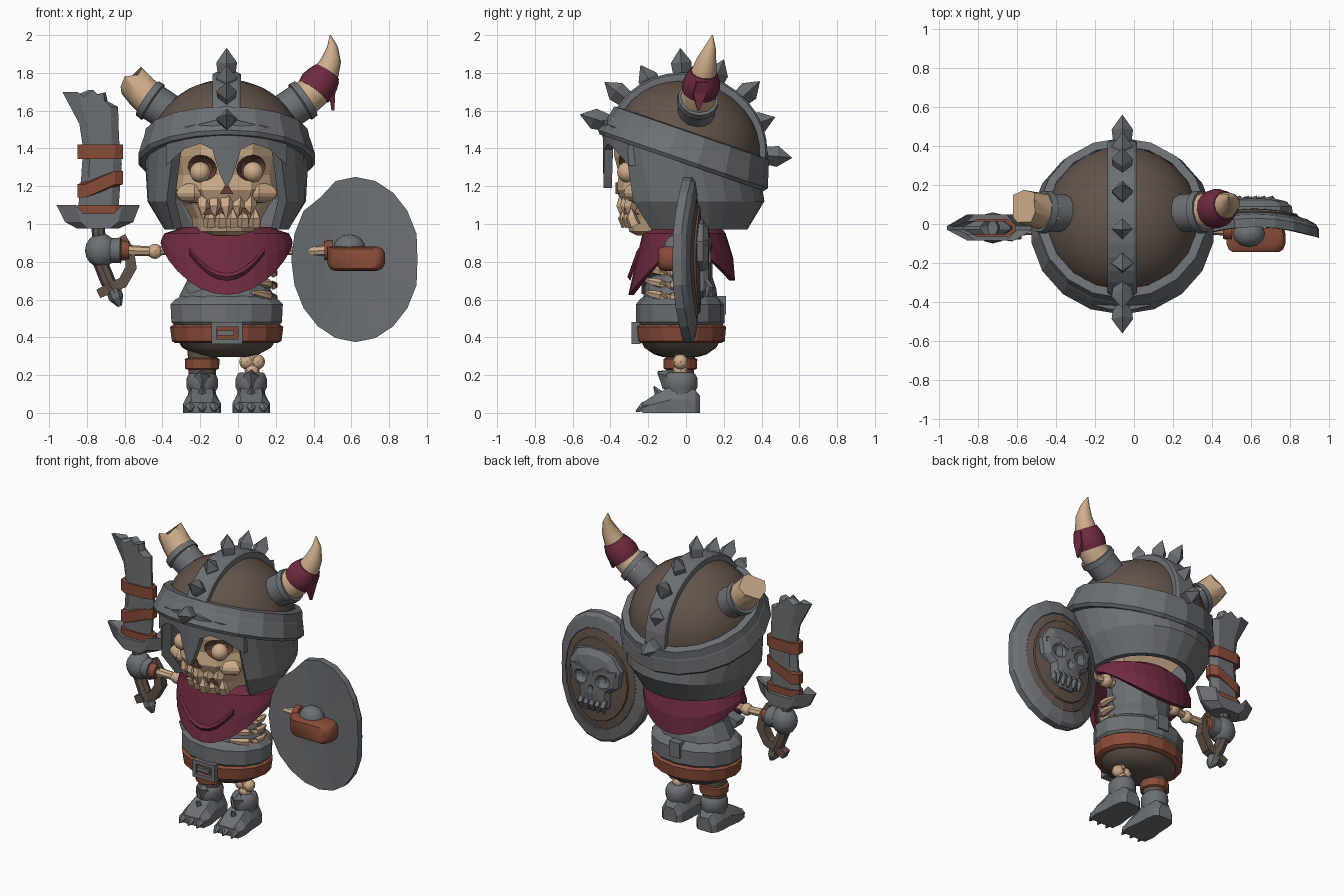
import bpy, bmesh, math
from mathutils import Vector

if "Cube" in bpy.data.objects:
    bpy.data.objects.remove(bpy.data.objects["Cube"])

def material(name, c):
    m = bpy.data.materials.new(name)
    m.diffuse_color = (*c, 1)
    m.use_nodes = True
    m.node_tree.nodes["Principled BSDF"].inputs["Base Color"].default_value = m.diffuse_color
    return m

GRAY = material("iron gray", (.152, .162, .173))
BONE = material("bone", (.62, .42, .26))
RED = material("maroon cloth", (.16, .024, .05))
RUST = material("rust leather", (.25, .072, .04))
BROWN = material("brown hide", (.12, .088, .07))
DARK = material("dark socket", (.13, .055, .037))
CX = -.06  # body centre line
sin, cos, pi = math.sin, math.cos, math.pi

def loft(name, rings, mat, closed=False, smooth=0):
    """Skin a series of closed loops; cap the ends unless closed."""
    bm = bmesh.new()
    vs = [[bm.verts.new(p) for p in r] for r in rings]
    n = len(vs[0])
    for a, b in zip(vs, vs[1:] + (vs[:1] if closed else [])):
        for i in range(n):
            bm.faces.new((a[i], a[(i + 1) % n], b[(i + 1) % n], b[i]))
    if not closed:
        bm.faces.new(vs[0])
        bm.faces.new(vs[-1])
    bmesh.ops.recalc_face_normals(bm, faces=bm.faces)
    me = bpy.data.meshes.new(name)
    bm.to_mesh(me)
    bm.free()
    me.materials.append(mat)
    ob = bpy.data.objects.new(name, me)
    bpy.context.collection.objects.link(ob)
    if smooth:
        bpy.ops.object.select_all(action='DESELECT')
        ob.select_set(True)
        bpy.context.view_layer.objects.active = ob
        bpy.ops.object.shade_smooth_by_angle(angle=math.radians(smooth))
    return ob

def lathe(name, prof, mat, c=(CX, -.03), n=16, smooth=0):
    """prof rows: z, x radius, y radius."""
    return loft(name, [[(c[0] + rx * sin(2 * pi * i / n), c[1] - ry * cos(2 * pi * i / n), z)
                        for i in range(n)] for z, rx, ry in prof], mat, smooth=smooth)

def ball(name, c, r, mat, n=12, smooth=40):
    r = r if isinstance(r, tuple) else (r, r, r)
    t = [.03 + (pi - .06) * k / 8 for k in range(9)]
    return lathe(name, [(c[2] - r[2] * cos(a), r[0] * sin(a), r[1] * sin(a)) for a in t], mat, c, n, smooth)

def tube(name, pts, radii, mat, n=10, smooth=40, jag=0, turn=0):
    pts = [Vector(p) for p in pts]
    rings = []
    for k, p in enumerate(pts):
        d = (pts[min(k + 1, len(pts) - 1)] - pts[max(k - 1, 0)]).normalized()
        u = d.cross(Vector((0, 1, 0)) if abs(d.y) < .9 else Vector((1, 0, 0))).normalized()
        v = d.cross(u)
        j = jag if k == len(pts) - 1 else 0
        rings.append([p + radii[k] * (u * cos(2 * pi * i / n + turn) + v * sin(2 * pi * i / n + turn))
                      + d * j * (i % 3 - 1) for i in range(n)])
    return loft(name, rings, mat, smooth=smooth)

def prism(name, outline, y0, y1, mat):
    return loft(name, [[(x, y, z) for x, z in outline] for y in (y0, y1)], mat)

def layered(name, outline, layers, mat, cx=-.73):
    """Stack of (scale across x, y) copies of an x-z outline, for bevelled plates."""
    return loft(name, [[(cx + (x - cx) * s, y, z) for x, z in outline] for s, y in layers], mat)

def box(name, x0, x1, y0, y1, z0, z1, mat):
    return prism(name, [(x0, z0), (x1, z0), (x1, z1), (x0, z1)], y0, y1, mat)

def cut(ob, cutter):
    cutter.hide_render = True
    cutter.hide_viewport = True
    m = ob.modifiers.new("cut", 'BOOLEAN')
    m.operation, m.solver, m.object = 'DIFFERENCE', 'EXACT', cutter
    m.material_mode = 'TRANSFER'

# ---- helmet, in a frame tilted back ----
T = math.radians(19)
def helm(a, r, h):
    y = -r * cos(a)
    return (CX + r * sin(a), .005 + y * cos(T) + h * sin(T), 1.405 - y * sin(T) + h * cos(T))

def helm_rings(prof, n):
    return [[helm(2 * pi * i / n, r, h) for i in range(n)] for r, h in prof]

loft("helmet_dome", helm_rings([(.40 * cos(t), .355 * sin(t)) for t in [k * 1.54 / 8 for k in range(9)]], 24),
     BROWN, smooth=40)
loft("helmet_band", helm_rings([(.39, .085), (.435, .08), (.445, .03), (.45, .02), (.475, -.065), (.46, -.085),
                                (.41, -.085)], 18), GRAY, closed=True)
# crest strap over the dome
crest = []
for k in range(17):
    t = .1 + (pi - .2) * k / 16
    crest.append([(CX + x,) + helm(0, r * cos(t), r * .915 * sin(t))[1:]
                  for x, r in ((-.075, .38), (-.075, .42), (-.06, .43), (.06, .43), (.075, .42), (.075, .38))])
loft("helmet_crest", crest, GRAY)
for y, z in ((-.56, 1.58), (-.43, 1.75), (-.24, 1.84), (-.03, 1.93), (.2, 1.87), (.39, 1.755), (.47, 1.565), (.56, 1.35)):
    tip = Vector((CX, y, z))
    d = (tip - Vector((CX, .005, 1.405))).normalized()
    tube("crest_spike", [tip - d * .18, tip - d * .075, tip], [.042, .055, .002], GRAY, n=4, smooth=0)
# cheek and neck guard, open at the face
def flat(a, r, z):
    return (CX + r * sin(a), -r * cos(a) - .005, z)
cols = []
for k in range(19):
    s = -1 + 2 * k / 18
    top, mid, low = [pi + s * (pi - g) for g in (.68, .86, 1.0)]
    cols.append([helm(top, .435, -.05), flat(mid, .42, 1.12), flat(low, .33, .97),
                 flat(low, .28, .98), flat(mid, .36, 1.13), helm(top, .37, -.05)])
loft("helmet_guard", cols, GRAY)
# brow and nose guard
brow = []
half = [(0, 1.19, 1.55), (.03, 1.25, 1.55), (.06, 1.34, 1.55), (.075, 1.395, 1.545), (.14, 1.425, 1.53), (.22, 1.40, 1.515),
        (.32, 1.31, 1.47)]
for dx, lo, hi in [(-a, b, c) for a, b, c in half[:0:-1]] + half:
    y = -math.sqrt(.452 ** 2 - dx * dx)
    brow.append([(CX + dx, y + .015, lo), (CX + dx, y + .01, hi), (CX + dx, y + .06, hi), (CX + dx, y + .06, lo)])
loft("brow_guard", brow, GRAY)

# ---- horns ----
for s in (-1, 1):
    tube("horn_collar", [(CX + s * .24, .05, 1.545), (CX + s * .39, .06, 1.645), (CX + s * .39, .06, 1.645),
                         (CX + s * .42, .065, 1.665)], [.1, .1, .112, .108], GRAY, n=14)
tube("broken_horn", [(-.44, .06, 1.64), (-.51, .075, 1.705), (-.565, .09, 1.765)], [.098, .093, .088], BONE, n=9, jag=.02)
tube("whole_horn", [(.32, .06, 1.64), (.40, .07, 1.70), (.46, .09, 1.78), (.495, .11, 1.87), (.50, .13, 1.94), (.488, .14, 2.0)],
     [.098, .09, .074, .052, .028, .003], BONE, n=12)
tube("horn_wrap", [(.40, .072, 1.70), (.425, .08, 1.735), (.45, .088, 1.77), (.472, .095, 1.805)],
     [.096, .102, .092, .074], RED, n=12, smooth=50)
loft("wrap_tail", [[(.49, .03, 1.78), (.535, .06, 1.75), (.53, .12, 1.75), (.48, .1, 1.78)],
                   [(.48, .03, 1.70), (.515, .04, 1.69), (.515, .11, 1.69), (.48, .11, 1.7)],
                   [(.495, .06, 1.6), (.51, .06, 1.6), (.51, .07, 1.6), (.495, .07, 1.6)]], RED)

# ---- skull ----
skull = lathe("skull", [(.94, .15, .25), (.96, .18, .29), (1.03, .19, .31), (1.10, .23, .325), (1.18, .30, .36),
                        (1.26, .29, .345), (1.36, .31, .37), (1.45, .32, .37)], BONE, (CX, -.01), 14)
for v in skull.data.vertices:  # flat back, hidden in the helmet
    v.co.y = min(v.co.y, .05)
for s in (-1, 1):
    cut(skull, ball("socket_cutter", (CX + s * .14, -.335, 1.295), (.092, .11, .07), DARK, 8, 0))
    ball("eyeball", (CX + s * .14, -.31, 1.275), .055, BONE)
    ball("cheekbone", (CX + s * .17, -.245, 1.165), (.1, .085, .055), BONE, 5, 0)
prism("nose_hole", [(CX, 1.22), (CX + .035, 1.16), (CX - .035, 1.16)], -.372, -.33, DARK)
prism("mouth_gap", [(CX - .13, 1.05), (CX + .13, 1.05), (CX + .1, 1.085), (CX - .1, 1.085)], -.325, -.25, DARK)
for k in range(-2, 3):
    x, y = CX + k * .06, -.335 + abs(k) * .02
    tube("upper_tooth", [(x, y + .02, 1.14), (x, y, 1.09), (x, y, 1.03 + .012 * (k % 2))], [.042, .036, .008], BONE, 5, 0)
    tube("lower_tooth", [(x + .03, y + .025, .99), (x + .03, y + .005, 1.035), (x + .03, y + .005, 1.08)],
         [.034, .032, .006], BONE, 5, 0)

# ---- neckerchief ----
cols = []
for i in range(28):
    a = 2 * pi * i / 28
    f = abs(cos(a)) ** 1.3
    front = cos(a) > 0
    hz = .90 - (.275 if front else .20) * f
    hx, hy = .35 - .03 * f, .295 if front else .27
    P = lambda rx, ry, z: (CX + rx * sin(a), -.01 - ry * cos(a), z)
    cols.append([P(.22, .19, .985), P(.33, .22, .95), P(.345, .26, .5 * (hz + .94)), P(hx, hy, hz),
                 P(hx - .03, hy - .03, hz), P(.18, .15, .95)])
loft("neckerchief", cols, RED, closed=True)
loft("kerchief_fold", [[(CX + .2 * s, -.245 - .05 * (1 - s * s) - d, .76 + .1 * s * s - .04 * (1 - s * s) + e)
                        for d, e in ((0, .02), (.015, 0), (0, -.02))] for s in [k / 4 - 1 for k in range(9)]], RED)

# ---- torso ----
lathe("chest_armor", [(.5, .25, .19), (.62, .25, .195), (.66, .23, .19), (.72, .20, .17), (.92, .22, .17)], GRAY, n=12)
lathe("waist_plate", [(.46, .28, .22), (.48, .30, .235), (.575, .305, .235), (.60, .28, .215), (.62, .24, .19)], GRAY, n=14)
lathe("belt", [(.37, .27, .215), (.38, .29, .235), (.455, .30, .242), (.47, .28, .22)], RUST)
lathe("hide_shorts", [(.295, .1, .09), (.31, .17, .14), (.345, .235, .19), (.40, .27, .22)], BROWN, smooth=40)
for k in range(3):
    z = .63 + k * .065
    tube("rib", [(CX + .25 * sin(a), -.03 - .215 * cos(a), z + .02 * cos(a * 2)) for a in [.6 + j * .25 for j in range(6)]],
         [.012, .022, .024, .024, .022, .012], BONE, 6)
prism("chest_strap", [(-.28, .68), (-.26, .63), (.1, .74), (.08, .79)], -.235, -.15, GRAY)
box("back_clasp", CX - .04, CX + .04, .15, .213, .52, .62, GRAY)
# buckle
for z in (.365, .455):
    box("buckle_bar", -.14, .025, -.288, -.24, z, z + .025, GRAY)
for x in (-.14, 0):
    box("buckle_side", x, x + .025, -.288, -.24, .365, .48, GRAY)
box("buckle_prong", -.11, -.02, -.284, -.25, .41, .435, GRAY)

# ---- arms ----
for s, end in ((-1, -.595), (1, .475)):
    x = CX + s * .22
    tube("arm_bone", [(x, -.02, .87), (x + s * .08, -.02, .865), (x + s * .16, -.025, .855), (end, -.03, .86)],
         [.035, .025, .025, .03], BONE, 8)
    ball("shoulder_joint", (x + s * .05, -.02, .87), .045, BONE, 8)
    ball("elbow_joint", (x + s * .16, -.025, .855), .04, BONE, 8)
    tube("wrist_cuff", [(end - s * .018, -.03, .86), (end + s * .025, -.03, .86)], [.05, .055], RUST, 10)
ball("sword_fist", (-.725, -.02, .86), (.085, .08, .09), GRAY, 12)
tube("sword_glove", [(-.68, -.02, .86), (-.62, -.025, .86)], [.065, .068], GRAY, 10)
ball("shield_fist", (.59, -.05, .87), (.085, .07, .075), GRAY, 12)

# ---- sword ----
layered("blade", [(-.85, 1.05), (-.83, 1.25), (-.82, 1.40), (-.84, 1.53), (-.93, 1.70), (-.875, 1.675), (-.79, 1.71),
                  (-.75, 1.685), (-.70, 1.695), (-.69, 1.65), (-.635, 1.62), (-.63, 1.45), (-.615, 1.32), (-.635, 1.05)],
        [(.6, -.055), (1, -.028), (1, -.012), (.6, .015)], GRAY)
for lo, hi, s in ((1.345, 1.42, 0), (1.14, 1.21, .07), (1.045, 1.1, 0)):
    layered("blade_wrap", [(-.85, lo), (-.61, lo + s), (-.61, hi + s), (-.85, hi)],
            [(.65, -.065), (1, -.04), (1, 0), (.65, .025)], RUST)
layered("sword_guard", [(-.96, 1.10), (-.89, 1.055), (-.6, 1.055), (-.52, 1.10), (-.555, 1.01), (-.635, .975), (-.85, .975),
                        (-.915, 1.01)], [(.55, -.085), (1, -.03), (1, -.01), (.55, .05)], GRAY)
tube("grip", [(-.74, -.02, .98), (-.73, -.02, .8), (-.69, -.02, .7), (-.65, -.02, .63)], [.035, .04, .04, .035], BROWN, 8, 0)
tube("pommel", [(-.66, -.02, .65), (-.645, -.02, .61), (-.625, -.02, .565)], [.04, .04, .012], GRAY, 6, 0)
tube("hand_guard", [(-.61, -.02, .94), (-.575, -.02, .86), (-.565, -.02, .77), (-.61, -.02, .69), (-.74, -.02, .63)],
     [.02, .035, .042, .042, .035], BROWN, 4, 0, turn=pi / 4)

# ---- shield ----
def oval(s, y):
    out = []
    for i in range(20):
        a = 2 * pi * i / 20
        r = s * ({0: .965, 7: .93}.get(i, 1) if s > .9 else 1)
        dx, dz = .34 * r * cos(a), .437 * r * sin(a)
        out.append((.622 + dx, y - .06 * (dx / .34) ** 2, .812 + dz))
    return out
loft("shield_rim", [oval(.02, -.015), oval(.5, -.015), oval(1, -.015), oval(1, .03), oval(.95, .05), oval(.78, .062),
                    oval(.76, .03), oval(.02, .03)], GRAY)
loft("shield_face", [oval(.78, .03), oval(.77, .058), oval(.65, .066), oval(.64, .076), oval(.3, .083), oval(.02, .085)], BROWN)
half = [(.05, .21), (.135, .185), (.195, .09), (.18, -.02), (.115, -.07), (.105, -.18), (.045, -.22)]
face = half + [(-x, z) for x, z in half[::-1]]
emblem = loft("shield_skull", [[(.622 + x * s, y, .82 + z * s) for x, z in face]
                               for s, y in ((1, .045), (.97, .09), (.8, .118), (.4, .132))], GRAY)
for s in (-1, 1):
    cut(emblem, ball("emblem_eye_cutter", (.622 + s * .085, .145, .835), (.06, .05, .048), GRAY, 8, 0))
    loft("emblem_brow", [[(.622 + s * x, y, z + .82) for y, z in ((.08, b), (y1, b), (y1 + .003, b + .025), (.08, b + .05))]
                         for x, b, y1 in ((.015, .04, .138), (.085, .08, .132), (.17, .06, .11))], GRAY)
cut(emblem, ball("emblem_nose_cutter", (.622, .15, .765), (.03, .035, .04), GRAY, 6, 0))
for k in range(-2, 3):
    tube("emblem_tooth", [(.622 + k * .042, .1, .70), (.622 + k * .042, .125, .665), (.622 + k * .042, .11, .615)],
         [.02, .022, .01], GRAY, 5, 0)
# arm strap
strap = [(.475, .785), (.49, .76), (.52, .75), (.735, .75), (.765, .765), (.778, .79), (.778, .845), (.765, .87), (.735, .882),
         (.475, .882)]
loft("shield_strap", [[(.625 + (x - .625) * s, y, .816 + (z - .816) * s) for x, z in strap]
                      for s, y in ((.95, -.02), (1, -.05), (1, -.10), (.93, -.13), (.78, -.145))], RUST, smooth=40)

# ---- legs and boots ----
tube("trouser_leg", [(-.185, -.03, .38), (-.19, -.03, .18)], [.085, .07], BROWN, 12)
lathe("leg_band", [(.23, .08, .08), (.235, .09, .088), (.285, .092, .09), (.29, .08, .08)], RUST, (-.19, -.03), 12)
tube("shin_bone", [(.075, -.03, .36), (.08, -.03, .26), (.07, -.03, .15)], [.035, .03, .04], BONE, 8)
for dx, z in ((-.028, .27), (.028, .27), (0, .225), (0, .33)):
    ball("knee_joint", (.075 + dx, -.03, z), .04, BONE, 8)
for x in (-.19, .07):
    lathe("boot_shaft", [(.06, .08, .085), (.115, .072, .08), (.135, .083, .09), (.18, .083, .092), (.205, .072, .08),
                         (.215, .06, .065)], GRAY, (x, -.03), 12, 40)
    loft("boot_foot", [[(x + w * u, y, h * v) for u, v in ((-1, 0), (1, 0), (1, .5), (.6, 1), (-.6, 1), (-1, .5))]
                       for y, w, h in ((.075, .05, .09), (.05, .075, .12), (0, .085, .14), (-.08, .088, .14),
                                       (-.16, .1, .1), (-.23, .09, .055))], GRAY)
    tube("boot_tongue", [(x, -.08, .15), (x, -.11, .2), (x, -.15, .215)], [.05, .04, .006], GRAY, 4, 0)
    tube("instep_spike", [(x, -.13, .08), (x, -.17, .14)], [.035, .004], GRAY, 4, 0)
    for s in (-1, 0, 1):
        tube("toe_claw", [(x + s * .06, -.18, .035), (x + s * .065, -.225, .03), (x + s * .065, -.265, .008)],
             [.03, .028, .004], GRAY, 5, 0)
